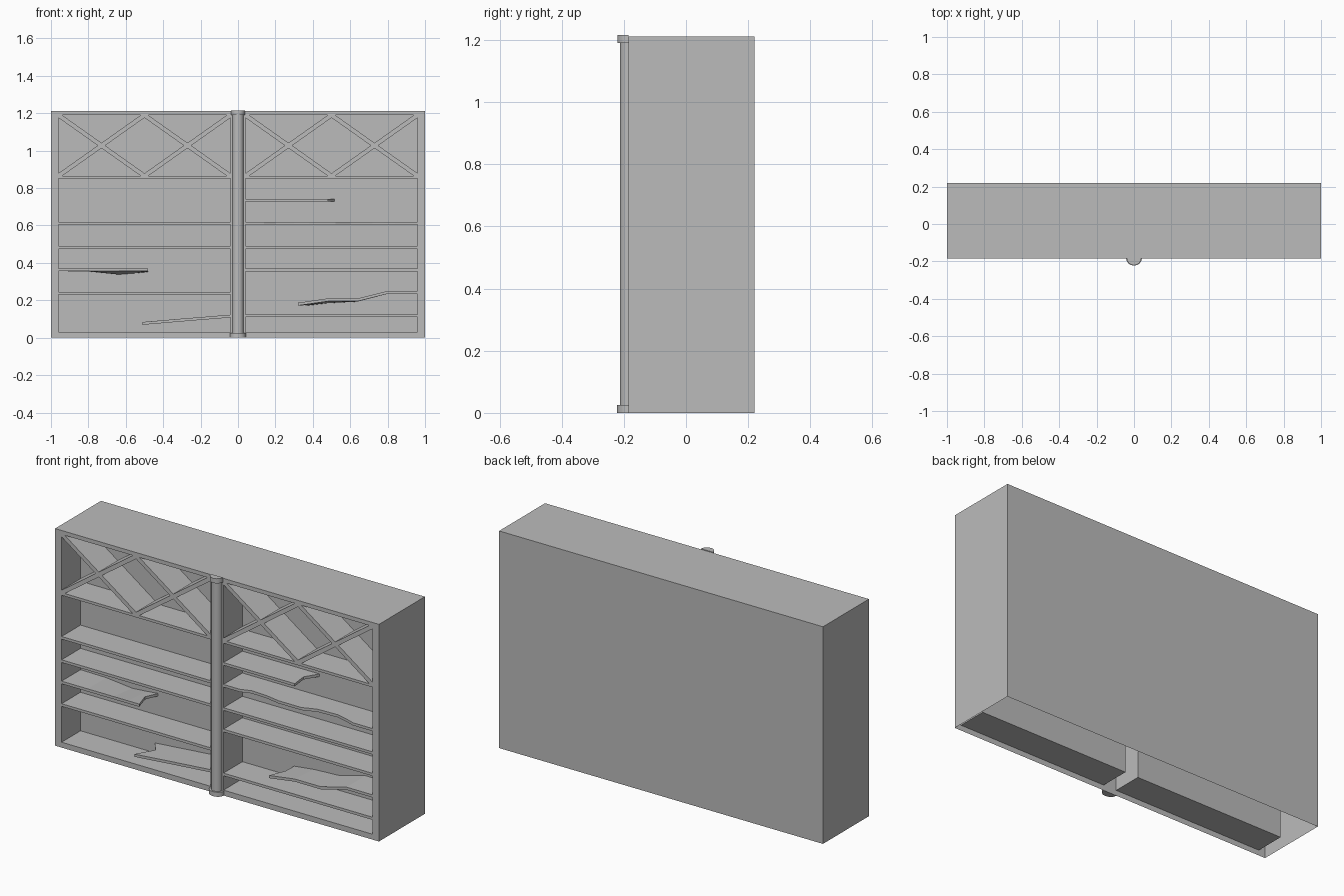
import bpy, bmesh, math
from mathutils import Vector

if "Cube" in bpy.data.objects:
    bpy.data.objects.remove(bpy.data.objects["Cube"])

YF, YM, YB = -0.185, -0.018, 0.22     # front, pocket back, cabinet back
TOP, Z0, Z1 = 1.212, 0.03, 1.19       # cabinet top, pocket bottom and top
XI, XO = 0.04, 0.96                   # pocket inner and outer x
T = 0.015                             # board thickness

GREY = bpy.data.materials.new("dark_grey")
GREY.diffuse_color = (0.5, 0.5, 0.5, 1)
GREY.use_nodes = True
GREY.node_tree.nodes["Principled BSDF"].inputs["Base Color"].default_value = GREY.diffuse_color


def make(name, verts, faces):
    bm = bmesh.new()
    vs = [bm.verts.new(v) for v in verts]
    for f in faces:
        bm.faces.new([vs[i] for i in f])
    bmesh.ops.recalc_face_normals(bm, faces=bm.faces)
    me = bpy.data.meshes.new(name)
    bm.to_mesh(me)
    bm.free()
    me.materials.append(GREY)
    ob = bpy.data.objects.new(name, me)
    bpy.context.collection.objects.link(ob)
    return ob


def extrude(name, low, high):
    """Closed solid between two matching outlines."""
    n = len(low)
    f = [list(range(n)), list(range(n, 2 * n))]
    f += [[i, (i + 1) % n, n + (i + 1) % n, n + i] for i in range(n)]
    return make(name, low + high, f)


def prism_y(name, pts, y0, y1):
    return extrude(name, [(x, y0, z) for x, z in pts], [(x, y1, z) for x, z in pts])


def prism_z(name, pts, z0, z1):
    return extrude(name, [(x, y, z0) for x, y in pts], [(x, y, z1) for x, y in pts])


def shelf(name, x0, x1, z):
    return prism_y(name, [(x0, z), (x1, z), (x1, z + T), (x0, z + T)], YF, YM)


def broken_shelf(name, stations, notch):
    """Stations: x front, x back, z front, z back; the last edge is splintered."""
    v, f = [], [[0, 1, 2, 3]]
    for xf, xb, zf, zb in stations:
        v += [(xf, YF, zf), (xb, YM, zb), (xb, YM, zb + T), (xf, YF, zf + T)]
    for s in range(len(stations) - 1):
        a, b = 4 * s, 4 * s + 4
        f += [[a + k, a + (k + 1) % 4, b + (k + 1) % 4, b + k] for k in range(4)]
    # splintered end: a notch cut into the middle of the last edge
    e = len(v) - 4
    inward = (Vector(v[e - 4]) - Vector(v[e])).normalized()
    m = Vector(v[e]).lerp(Vector(v[e + 1]), 0.55) + inward * notch
    v += [m, m + Vector((0, 0, T))]
    c = e + 4
    f[-4] = [e - 4, e - 3, e + 1, c, e]
    f[-2] = [e - 2, e - 1, e + 3, c + 1, e + 2]
    f += [[e, c, c + 1, e + 3], [c, e + 1, e + 2, c + 1]]
    return make(name, v, f)


# Cabinet: hollow shell, open underneath, with two pockets sunk in the front
v = [(x, y, z) for x in (-1, 1) for y in (YF, YB) for z in (0, TOP)]
f = [[0, 1, 3, 2], [4, 6, 7, 5], [2, 3, 7, 6], [1, 5, 7, 3]]
for s in (-1, 1):
    b = len(v)
    v += [(s * x, y, z) for y in (YF, YM) for x, z in
          ((XI, Z0), (XO, Z0), (XO, Z1), (XI, Z1))]
    f += [[b + k, b + 4 + k, b + 4 + (k + 1) % 4, b + (k + 1) % 4] for k in range(4)]
    f.append([b + 4, b + 7, b + 6, b + 5])
L, R = 8, 16
f += [[0, L + 1, L + 2, 1], [4, 5, R + 2, R + 1], [0, 4, R + 1, R, L, L + 1],
      [1, L + 2, L + 3, R + 3, R + 2, 5], [L, R, R + 3, L + 3]]
make("cabinet", v, f)

# Whole shelves
for side, levels in ((-1, (0.85, 0.605, 0.475, 0.23)), (1, (0.85, 0.475, 0.355, 0.11))):
    for i, z in enumerate(levels):
        a, b = sorted((side * XI, side * XO))
        shelf(f"shelf_{'left' if side < 0 else 'right'}_{i}", a, b, z)

# Wine-rack lattice: two crosses in each top compartment
za, zb, w, h, g = 0.865, Z1, 0.46, 0.014, 0.02
for side in (-1, 1):
    for i in range(2):
        x0 = side * 0.5 - w + i * w
        x1 = x0 + w
        for k, (p, q) in enumerate((((x0, za), (x1, zb)), ((x0, zb), (x1, za)))):
            d = 1 if q[1] > p[1] else -1
            pts = [p, (p[0] + g, p[1]), (q[0], q[1] - d * h), q,
                   (q[0] - g, q[1]), (p[0], p[1] + d * h)]
            prism_y(f"lattice_slat_{side}_{i}_{k}", pts, YF, YM)

# Broken shelves, each running from the wall to its splintered end
broken_shelf("broken_shelf_left_upper", [
    (-0.96, -0.96, 0.356, 0.356), (-0.80, -0.80, 0.356, 0.354),
    (-0.64, -0.64, 0.356, 0.338), (-0.55, -0.55, 0.356, 0.345),
    (-0.48, -0.48, 0.356, 0.352)], 0.03)
broken_shelf("broken_shelf_left_bottom", [
    (-0.04, -0.04, 0.108, 0.108), (-0.30, -0.30, 0.087, 0.087),
    (-0.51, -0.50, 0.069, 0.07)], 0.06)
broken_shelf("broken_shelf_right_upper", [
    (0.04, 0.04, 0.727, 0.727), (0.38, 0.36, 0.727, 0.727),
    (0.48, 0.515, 0.727, 0.727)], 0.03)
broken_shelf("broken_shelf_right_lower", [
    (0.96, 0.96, 0.235, 0.235), (0.80, 0.80, 0.235, 0.235),
    (0.64, 0.64, 0.195, 0.193), (0.48, 0.48, 0.195, 0.185),
    (0.32, 0.36, 0.172, 0.171)], 0.02)

# Shelf with a chipped front edge
prism_z("chipped_shelf_right", [
    (0.04, YF), (0.14, YF), (0.20, -0.165), (0.30, -0.17), (0.38, YF), (0.52, YF),
    (0.60, -0.155), (0.72, -0.15), (0.78, -0.165), (0.84, YF), (0.96, YF),
    (0.96, YM), (0.04, YM)], 0.605, 0.62)


# Half-round centre column with cap and base
def half_round(name, rx, ry, z0, z1):
    n = 13
    arc = [(-rx * math.cos(math.pi * i / (n - 1)), YF - ry * math.sin(math.pi * i / (n - 1)))
           for i in range(n)]
    ob = prism_z(name, arc, z0, z1)
    bpy.ops.object.select_all(action='DESELECT')
    ob.select_set(True)
    bpy.context.view_layer.objects.active = ob
    bpy.ops.object.shade_smooth_by_angle(angle=math.radians(35))


half_round("column_shaft", 0.03, 0.028, 0.025, 1.19)
half_round("column_cap", 0.037, 0.036, 1.19, 1.216)
half_round("column_base", 0.042, 0.037, 0.0, 0.025)
